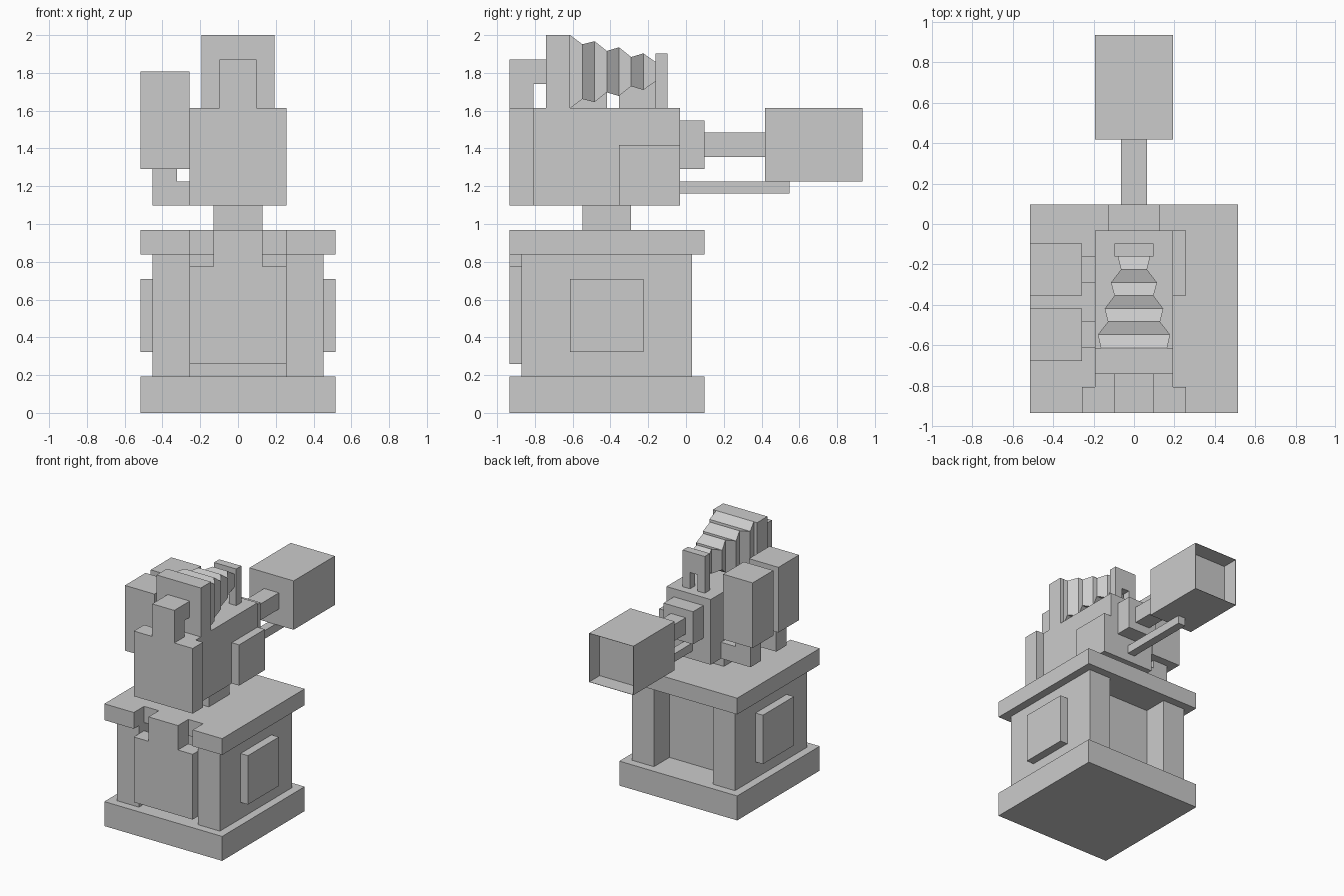
import bpy, bmesh

if "Cube" in bpy.data.objects:
    bpy.data.objects.remove(bpy.data.objects["Cube"])

U = 2 / 31  # the model sits on a regular grid of this step


def finish(name, bm):
    bmesh.ops.recalc_face_normals(bm, faces=bm.faces[:])
    mesh = bpy.data.meshes.new(name)
    bm.to_mesh(mesh)
    bm.free()
    obj = bpy.data.objects.new(name, mesh)
    bpy.context.collection.objects.link(obj)
    return obj


def box(name, x, y, z):
    """Box from (min, max) ranges in grid steps."""
    bm = bmesh.new()
    bmesh.ops.create_cube(bm, size=1)
    for v in bm.verts:
        v.co = [(r[0] + r[1]) / 2 * U + c * (r[1] - r[0]) * U
                for r, c in zip((x, y, z), v.co)]
    return finish(name, bm)


def prism(name, outline, axis, lo, hi):
    """Extrude a 2D outline (grid steps) along one axis from lo to hi."""
    bm = bmesh.new()
    verts = []
    for p in outline:
        co = list(p)
        co.insert(axis, lo)
        verts.append(bm.verts.new([c * U for c in co]))
    face = bm.faces.new(verts)
    ext = bmesh.ops.extrude_face_region(bm, geom=[face])["geom"]
    move = [0, 0, 0]
    move[axis] = (hi - lo) * U
    bmesh.ops.translate(bm, vec=move, verts=[g for g in ext if isinstance(g, bmesh.types.BMVert)])
    return finish(name, bm)


# Pedestal: base slab, H-shaped core with front and back recesses, notched top slab
box("base_slab", (-8, 8), (-14.5, 1.5), (0, 3))
prism("pedestal_core", [(-7, -13.5), (-4, -13.5), (-4, -10.5), (4, -10.5), (4, -13.5), (7, -13.5),
                        (7, .5), (4, .5), (4, -2.5), (-4, -2.5), (-4, .5), (-7, .5)], 2, 3, 13)
prism("top_slab", [(-8, -14.5), (-4, -14.5), (-4, -12.5), (4, -12.5), (4, -14.5), (8, -14.5),
                   (8, 1.5), (-8, 1.5)], 2, 13, 15)
prism("front_panel", [(-4, 4), (4, 4), (4, 12), (2, 12), (2, 15), (-2, 15), (-2, 12), (-4, 12)],
      1, -14.5, -12.5)
for side, s in (("left", -1), ("right", 1)):
    box("side_plate_" + side, sorted((7 * s, 8 * s)), (-9.5, -3.5), (5, 11))

# Swivel neck and main housing
box("neck", (-2, 2), (-8.5, -4.5), (15, 17))
box("housing", (-3, 3), (-12.5, -.5), (17, 25))
box("housing_front_plate", (-4, 4), (-14.5, -12.5), (17, 25))
box("housing_side_plate", (3, 4), (-5.5, -.5), (17, 22))

# Two tanks on bent brackets on the left
for i, y in enumerate((-8.5, -3.5)):
    box(f"tank_{i + 1}", (-8, -4), (y - 2, y + 2), (20, 28))
    prism(f"tank_bracket_{i + 1}", [(-7, 17), (-3, 17), (-3, 19), (-5, 19), (-5, 20), (-7, 20)],
          1, y - 1, y + 1)

# Top: bent pipe, bellows head, bellows, arched end stand
prism("bent_pipe", [(-14.5, 25), (-12.5, 25), (-12.5, 27), (-11.5, 27), (-11.5, 29), (-14.5, 29)],
      0, -1.5, 1.5)
box("bellows_head", (-3, 3), (-11.5, -9.5), (25, 31))
bm = bmesh.new()
# half width and half height per fold
folds = [(2.55, 3), (2.77, 2.25), (2, 2.5), (2.25, 1.7), (1.5, 2), (1.77, 1.2), (1, 1.5), (1.25, .8)]
rings = [[bm.verts.new((sx * w * U, (i - 9.5) * U, (28 + sz * h) * U))
          for sx, sz in ((-1, -1), (1, -1), (1, 1), (-1, 1))] for i, (w, h) in enumerate(folds)]
for a, b in zip(rings, rings[1:]):
    for k in range(4):
        bm.faces.new((a[k], a[(k + 1) % 4], b[(k + 1) % 4], b[k]))
bm.faces.new(rings[0])
bm.faces.new(rings[-1])
finish("bellows", bm)
prism("bellows_stand", [(-1.5, 25), (-.5, 25), (-.5, 27), (.5, 27), (.5, 25), (1.5, 25),
                        (1.5, 29.5), (-1.5, 29.5)], 1, -2.5, -1.5)

# Barrel with collar, support bar and hollow muzzle
box("barrel_collar", (-2, 2), (-.5, 1.5), (20, 24))
box("barrel", (-1, 1), (1.5, 6.5), (21, 23))
box("support_bar", (-.5, .5), (-.5, 8.5), (18, 19))
muzzle = box("muzzle", (-3, 3), (6.5, 14.5), (19, 25))
bm = bmesh.new()
bm.from_mesh(muzzle.data)
mouth = max(bm.faces, key=lambda f: f.calc_center_median().y)
bmesh.ops.inset_region(bm, faces=[mouth], thickness=.05 * U)
ext = bmesh.ops.extrude_face_region(bm, geom=[mouth])["geom"]
bmesh.ops.translate(bm, vec=(0, -2 * U, 0), verts=[g for g in ext if isinstance(g, bmesh.types.BMVert)])
if mouth.is_valid:
    bmesh.ops.delete(bm, geom=[mouth], context="FACES_ONLY")
bm.to_mesh(muzzle.data)
bm.free()
